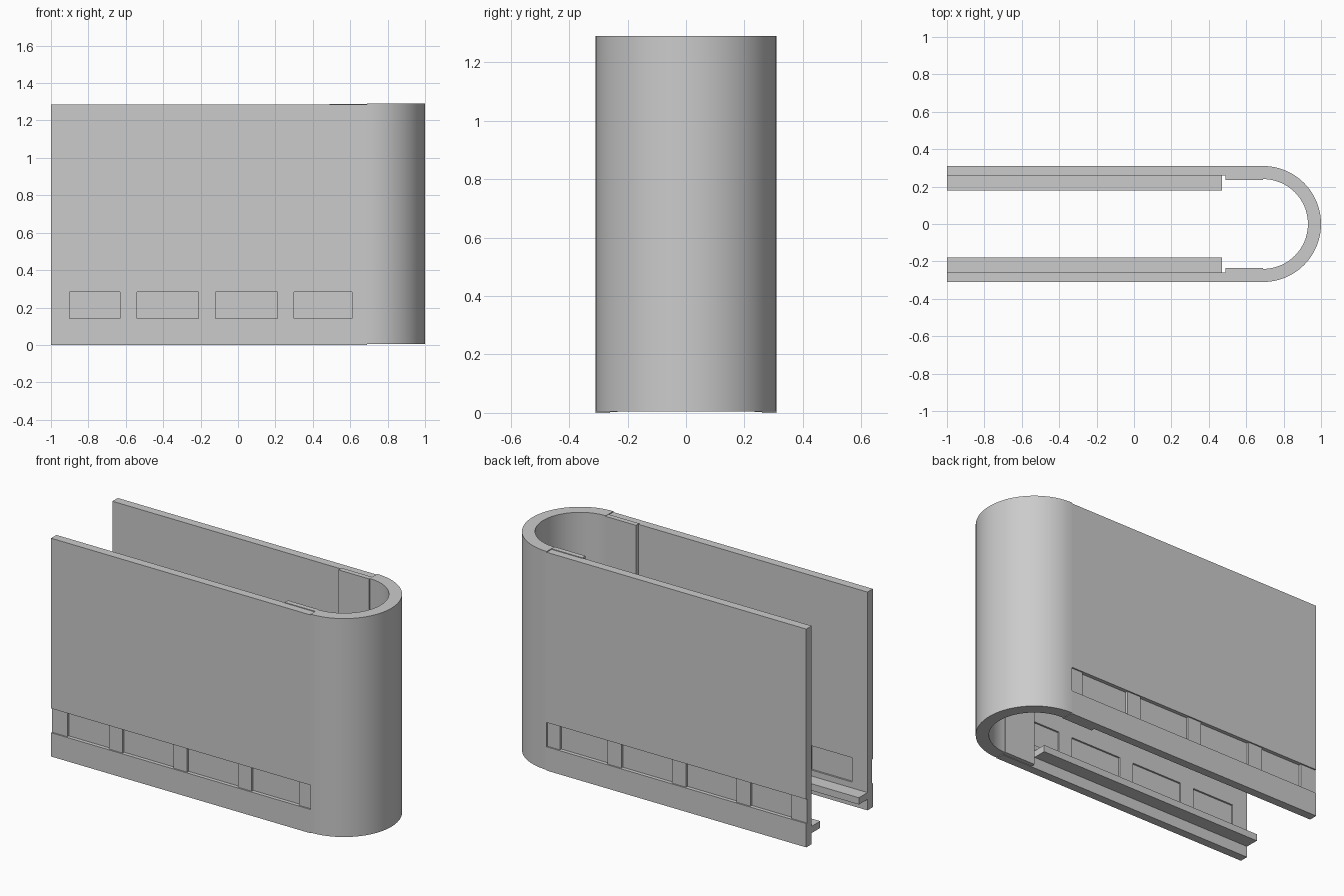
import bpy, bmesh, math
from mathutils import Vector

if "Cube" in bpy.data.objects:
    bpy.data.objects.remove(bpy.data.objects["Cube"])

grey = bpy.data.materials.new("light_grey")
grey.diffuse_color = (0.6, 0.6, 0.6, 1)
grey.use_nodes = True
grey.node_tree.nodes["Principled BSDF"].inputs["Base Color"].default_value = grey.diffuse_color


def finish(name, bm):
    bmesh.ops.recalc_face_normals(bm, faces=bm.faces)
    me = bpy.data.meshes.new(name)
    bm.to_mesh(me)
    bm.free()
    ob = bpy.data.objects.new(name, me)
    bpy.context.collection.objects.link(ob)
    me.materials.append(grey)
    return ob


def add_box(bm, x0, x1, y0, y1, z0, z1):
    for v in bmesh.ops.create_cube(bm, size=1)["verts"]:
        v.co = Vector(((x0 + x1) / 2 + v.co.x * (x1 - x0),
                       (y0 + y1) / 2 + v.co.y * (y1 - y0),
                       (z0 + z1) / 2 + v.co.z * (z1 - z0)))


def mirrored_boxes(name, boxes):
    """Boxes given for the +y side, repeated on the -y side."""
    bm = bmesh.new()
    for x0, x1, y0, y1, z0, z1 in boxes:
        add_box(bm, x0, x1, y0, y1, z0, z1)
        add_box(bm, x0, x1, -y1, -y0, z0, z1)
    return finish(name, bm)


OUT, INN, CX = 0.31, 0.26, 0.69
Z_LO, Z_HI, TOP = 0.14, 0.283, 1.285
windows = [(-0.9, -0.63), (-0.54, -0.21), (-0.12, 0.21), (0.3, 0.61)]

# straight side walls, below and above the window strip
mirrored_boxes("side_walls", [(-1, CX, INN, OUT, 0, Z_LO),
                              (-1, CX, INN, OUT, Z_HI, TOP)])

# window strip: posts slightly set back, thin panels set back further
edges = [-1] + [x for w in windows for x in w] + [CX]
posts = [(edges[i], edges[i + 1], INN, OUT - 0.008, Z_LO, Z_HI)
         for i in range(0, len(edges), 2)]
mirrored_boxes("window_posts", posts)
mirrored_boxes("window_panels", [(a, b, INN + 0.01, OUT - 0.022, Z_LO, Z_HI)
                                 for a, b in windows])

# inner rails near the floor
mirrored_boxes("inner_rails", [(-1, 0.47, 0.18, INN, 0.065, 0.105)])

# thicker joint blocks where the walls meet the rounded end
mirrored_boxes("joint_blocks", [(0.49, CX, 0.235, INN + 0.005, 0.003, 1.289)])

# rounded end: half ring
bm = bmesh.new()
N = 48
rings = []
for i in range(N + 1):
    a = -math.pi / 2 + math.pi * i / N
    c, s = math.cos(a), math.sin(a)
    rings.append([bm.verts.new((CX + r * c, r * s, z)) for r, z in
                  ((OUT, 0.004), (OUT, 1.29), (0.24, 1.29), (0.24, 0.004))])
for p, q in zip(rings, rings[1:]):
    for j in range(4):
        k = (j + 1) % 4
        bm.faces.new((p[j], q[j], q[k], p[k]))
bm.faces.new(rings[0])
bm.faces.new(rings[-1])
end = finish("rounded_end", bm)
bpy.context.view_layer.objects.active = end
end.select_set(True)
bpy.ops.object.shade_smooth_by_angle(angle=math.radians(30))
